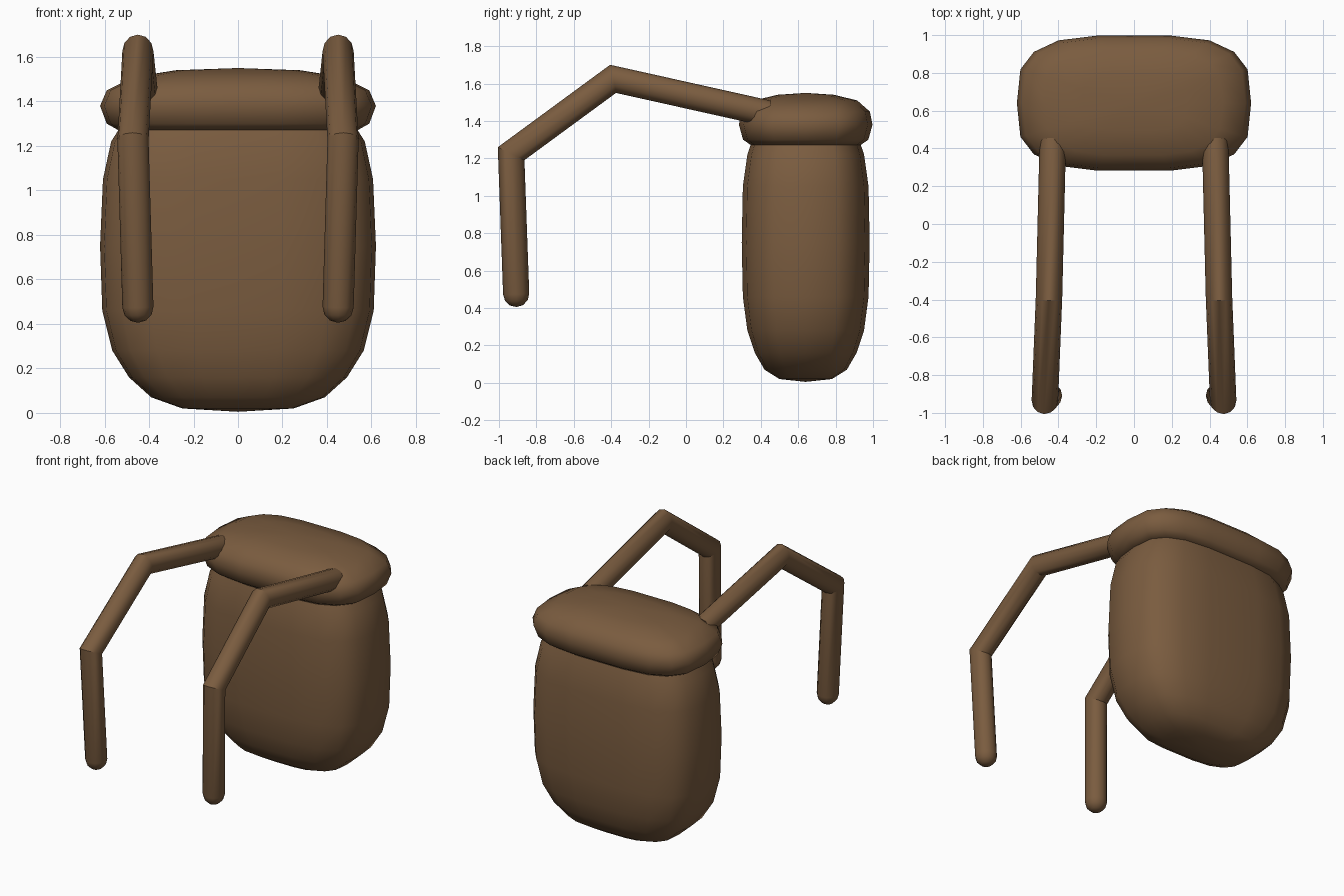
import bpy, bmesh, math
from mathutils import Vector

if "Cube" in bpy.data.objects:
    bpy.data.objects.remove(bpy.data.objects["Cube"])

brown = bpy.data.materials.new("brown leather")
brown.diffuse_color = (0.195, 0.107, 0.05, 1)
brown.use_nodes = True
brown.node_tree.nodes["Principled BSDF"].inputs["Base Color"].default_value = brown.diffuse_color

CENTRE_Y = 0.64
# Rounded-rectangle outline, one quadrant, in unit half-widths
QUAD = [(1, 0), (.97, .5), (.855, .76), (.645, .93), (.32, 1), (0, 1)]
OUTLINE = (QUAD + [(-x, y) for x, y in QUAD[-2::-1]]
           + [(-x, -y) for x, y in QUAD[1:]] + [(x, -y) for x, y in QUAD[-2:0:-1]])


def skin(name, rings, start=None, end=None, angle=50):
    """Bridge point rings into a closed surface, with optional pole points."""
    bm = bmesh.new()
    loops = [[bm.verts.new(p) for p in ring] for ring in rings]
    n = len(loops[0])
    for a, b in zip(loops, loops[1:]):
        for i in range(n):
            j = (i + 1) % n
            bm.faces.new((a[i], a[j], b[j], b[i]))
    for loop, pole in ((loops[0], start), (loops[-1], end)):
        if pole is None:
            bm.faces.new(loop)
        else:
            tip = bm.verts.new(pole)
            for i in range(n):
                bm.faces.new((loop[i], loop[(i + 1) % n], tip))
    bmesh.ops.recalc_face_normals(bm, faces=bm.faces)
    mesh = bpy.data.meshes.new(name)
    bm.to_mesh(mesh)
    bm.free()
    mesh.materials.append(brown)
    obj = bpy.data.objects.new(name, mesh)
    bpy.context.collection.objects.link(obj)
    bpy.ops.object.select_all(action='DESELECT')
    obj.select_set(True)
    bpy.context.view_layer.objects.active = obj
    bpy.ops.object.shade_smooth_by_angle(angle=math.radians(angle))
    return obj


def pillow(name, levels, start=None, end=None):
    """Stack outlines given as (z, half width, half depth)."""
    rings = [[(u * hx, CENTRE_Y + v * hy, z) for u, v in OUTLINE] for z, hx, hy in levels]
    pole = lambda z: None if z is None else (0, CENTRE_Y, z)
    return skin(name, rings, pole(start), pole(end))


# Bag body
pillow("bag_body", [(.02, .25, .14), (.07, .39, .22), (.16, .49, .272), (.28, .565, .312),
                    (.46, .61, .336), (.75, .62, .342), (1.05, .607, .336),
                    (1.22, .57, .312), (1.33, .50, .275)], start=.005)

# Overhanging lid
pillow("bag_lid", [(1.272, .54, .295), (1.30, .59, .335), (1.38, .62, .357), (1.45, .59, .343),
                   (1.51, .47, .275), (1.54, .28, .15)], start=1.272, end=1.55)


def strap(name, side):
    """Bent tube with mitred corners and a rounded lower end."""
    r, n = .07, 12
    path = [Vector((side * x, y, z)) for x, y, z in
            [(.43, .44, 1.44), (.45, -.39, 1.625), (.472, -.935, 1.225), (.45, -.908, .475)]]
    dirs = [(b - a).normalized() for a, b in zip(path, path[1:])]
    across = dirs[0].cross(Vector((1, 0, 0))).normalized()
    wide = across.cross(dirs[0])
    ring = [path[0] + r * (math.cos(t) * wide + math.sin(t) * across)
            for t in (2 * math.pi * i / n for i in range(n))]
    rings = [ring]
    for k, d in enumerate(dirs):
        # slide the ring along the segment to the plane of the next corner
        normal = (d + dirs[k + 1]).normalized() if k + 1 < len(dirs) else d
        ring = [p + d * ((path[k + 1] - p).dot(normal) / d.dot(normal)) for p in ring]
        rings.append(ring)
    tip, d = path[-1], dirs[-1]
    for a in (math.radians(30), math.radians(60)):
        rings.append([tip + (p - tip) * math.cos(a) + d * r * math.sin(a) for p in ring])
    skin(name, rings, end=tip + d * r, angle=35)


# Pair of shoulder straps
strap("strap_right", 1)
strap("strap_left", -1)
